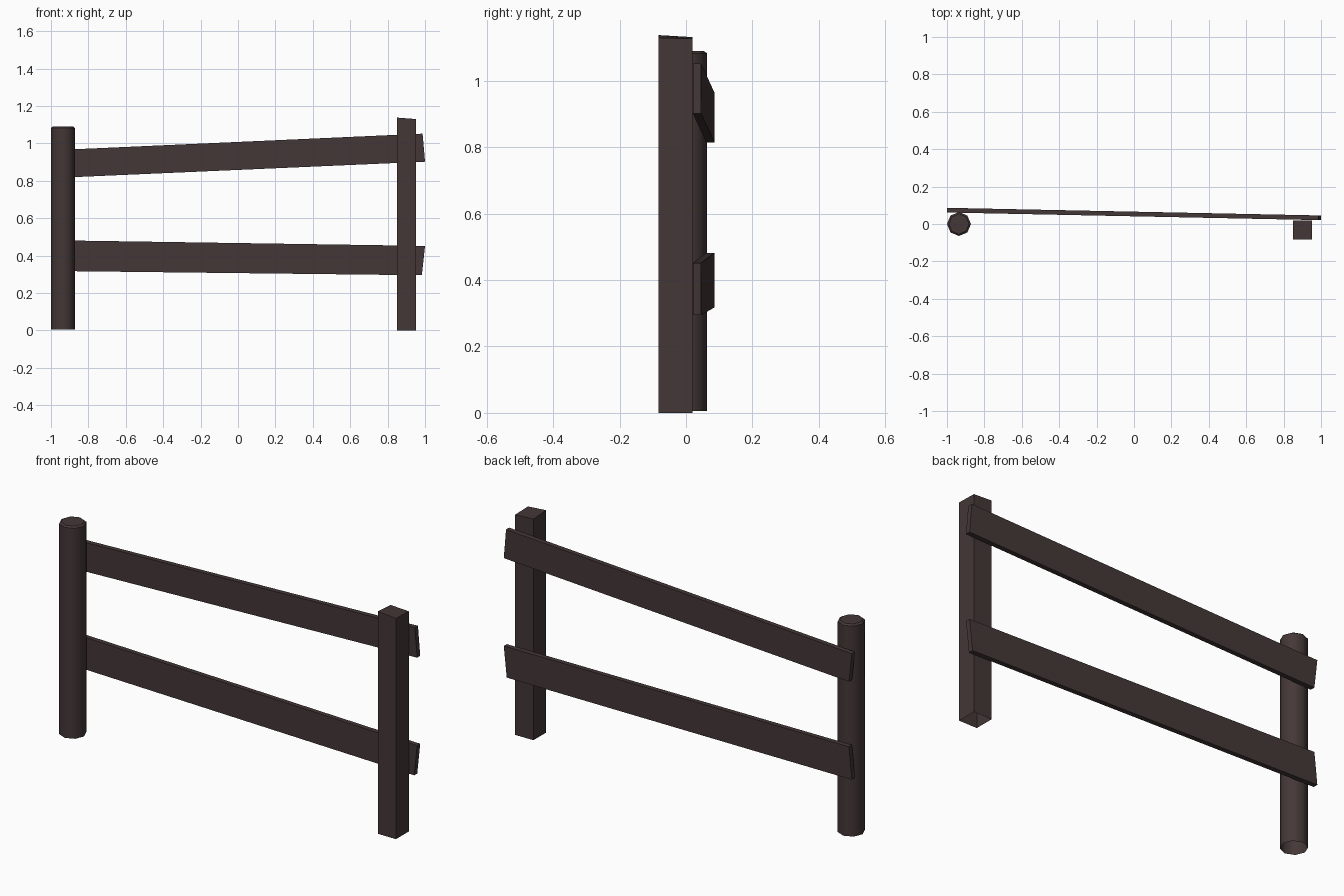
import bpy, bmesh, math

if "Cube" in bpy.data.objects:
    bpy.data.objects.remove(bpy.data.objects["Cube"])

wood = bpy.data.materials.new("dark brown wood")
wood.diffuse_color = (0.058, 0.038, 0.038, 1)
wood.use_nodes = True
wood.node_tree.nodes["Principled BSDF"].inputs["Base Color"].default_value = wood.diffuse_color


def make(name, verts, faces):
    me = bpy.data.meshes.new(name)
    me.from_pydata(verts, [], faces)
    me.materials.append(wood)
    ob = bpy.data.objects.new(name, me)
    bpy.context.collection.objects.link(ob)
    bm = bmesh.new()
    bm.from_mesh(me)
    bmesh.ops.recalc_face_normals(bm, faces=bm.faces)
    bm.to_mesh(me)
    bm.free()
    return ob


SIDES = [(i, (i + 1) % 4, (i + 1) % 4 + 4, i + 4) for i in range(4)]

# square post: open underneath, top cut slightly askew
corners = [(0.85, -0.083), (0.953, -0.083), (0.953, 0.02), (0.85, 0.02)]
tops = [1.138, 1.13, 1.127, 1.132]
make("square_post",
     [(x, y, 0) for x, y in corners] + [(x, y, z) for (x, y), z in zip(corners, tops)],
     SIDES + [(4, 5, 6, 7)])

# round post: eight sides, open underneath, slightly worn top edge
N = 8
rings = [(0.064, 0.006), (0.064, 1.083), (0.054, 1.09)]
verts = [(-0.936 + r * math.cos(i * math.tau / N), r * math.sin(i * math.tau / N), z)
         for r, z in rings for i in range(N)]
faces = [(k * N + i, k * N + (i + 1) % N, (k + 1) * N + (i + 1) % N, (k + 1) * N + i)
         for k in range(2) for i in range(N)]
post = make("round_post", verts, faces + [tuple(range(2 * N, 3 * N))])
for p in post.data.polygons:
    p.use_smooth = p.index < N
for e in post.data.edges:
    a, b = e.vertices
    if a // N == b // N:
        e.use_edge_sharp = True


# rails: boards running behind both posts, with crooked sawn ends
def rail(name, outline):
    def point(x, z, back):
        return (x, 0.041 - 0.0205 * x + back * 0.025, z)
    make(name, [point(x, z, 0) for x, z in outline] + [point(x, z, 1) for x, z in outline],
         SIDES + [(3, 2, 1, 0), (4, 5, 6, 7)])


rail("upper_rail", [(-0.983, 0.815), (1.0, 0.902), (0.987, 1.052), (-1.0, 0.963)])
rail("lower_rail", [(-1.0, 0.318), (0.983, 0.295), (1.0, 0.452), (-0.983, 0.482)])
